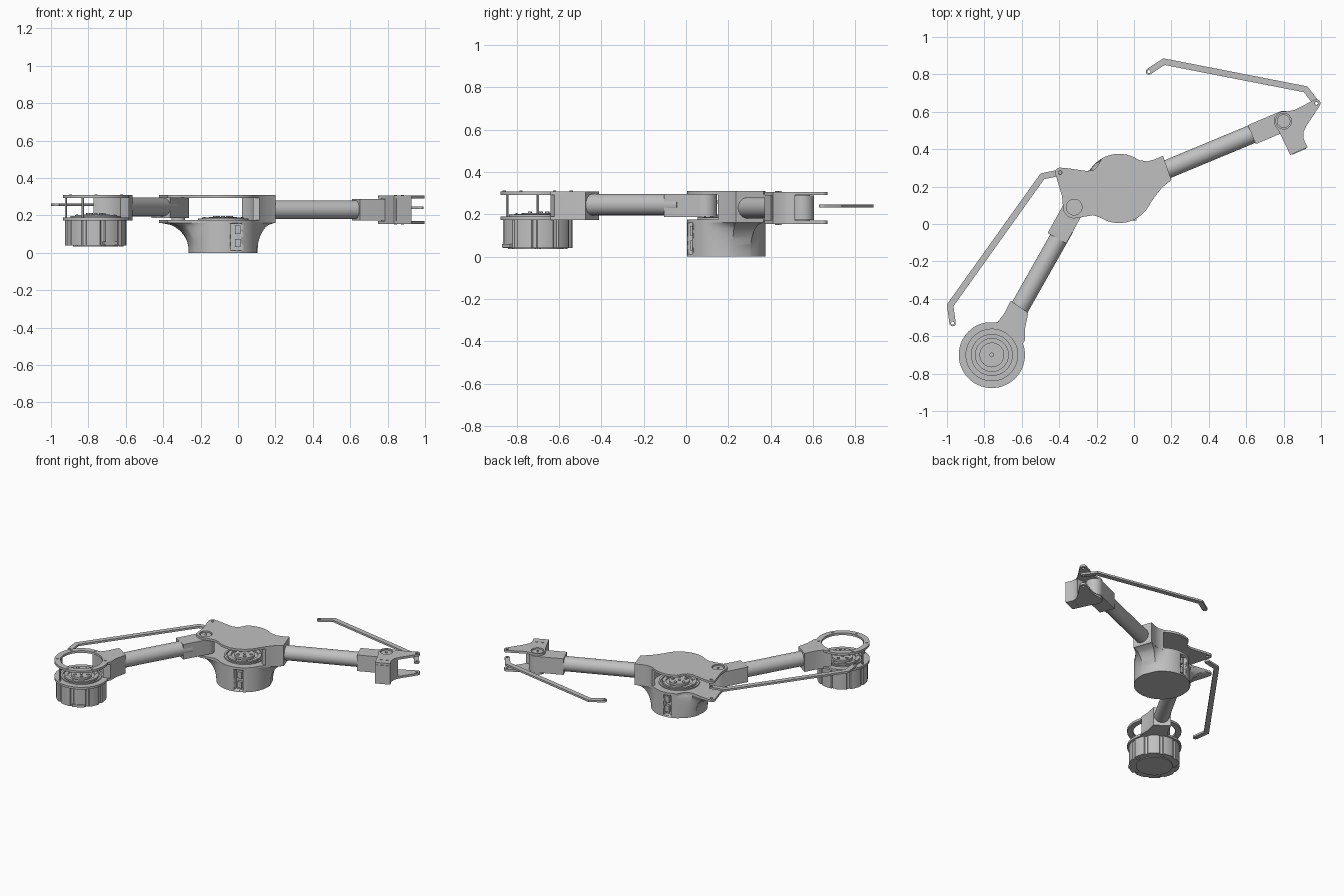
import bpy, bmesh
from math import cos, sin, radians, atan2, sqrt, pi, hypot
from mathutils import Matrix, Vector

if "Cube" in bpy.data.objects:
    bpy.data.objects.remove(bpy.data.objects["Cube"])

grey = bpy.data.materials.new("light grey")
grey.use_nodes = True
grey.diffuse_color = (0.53, 0.53, 0.53, 1)
grey.node_tree.nodes["Principled BSDF"].inputs["Base Color"].default_value = (0.53, 0.53, 0.53, 1)


def add(name, mesh):
    ob = bpy.data.objects.new(name, mesh)
    bpy.context.collection.objects.link(ob)
    mesh.materials.clear()
    mesh.materials.append(grey)
    bpy.ops.object.select_all(action='DESELECT')
    ob.select_set(True)
    bpy.context.view_layer.objects.active = ob
    bpy.ops.object.shade_smooth_by_angle(angle=radians(30))
    return ob


def evaluated(ob):
    bpy.context.view_layer.update()
    return bpy.data.meshes.new_from_object(ob.evaluated_get(bpy.context.evaluated_depsgraph_get()))


def arc(c, r, a0, a1, n=16):
    return [(c[0] + r * cos(radians(a0 + (a1 - a0) * i / n)),
             c[1] + r * sin(radians(a0 + (a1 - a0) * i / n))) for i in range(n + 1)]


def circle(c, r, n=48):
    return arc(c, r, 0, 360, n)[:-1]


def plate(name, outline, z0, z1, holes=()):
    """Flat outline with holes, extruded from z0 to z1."""
    cu = bpy.data.curves.new(name, 'CURVE')
    cu.dimensions, cu.fill_mode, cu.extrude = '2D', 'BOTH', (z1 - z0) / 2
    for loop in [outline, *holes]:
        sp = cu.splines.new('POLY')
        sp.points.add(len(loop) - 1)
        for p, q in zip(sp.points, loop):
            p.co = (q[0], q[1], 0, 1)
        sp.use_cyclic_u = True
    tmp = bpy.data.objects.new(name + "_curve", cu)
    bpy.context.collection.objects.link(tmp)
    mesh = evaluated(tmp)
    bpy.data.objects.remove(tmp)
    mesh.transform(Matrix.Translation((0, 0, (z0 + z1) / 2)))
    bm = bmesh.new()
    bm.from_mesh(mesh)
    bmesh.ops.remove_doubles(bm, verts=bm.verts, dist=0.0001)
    bmesh.ops.recalc_face_normals(bm, faces=bm.faces)
    bm.to_mesh(mesh)
    bm.free()
    return add(name, mesh)


def tube(name, a, b, r, z):
    a, b = Vector((*a, z)), Vector((*b, z))
    bm = bmesh.new()
    bmesh.ops.create_cone(bm, cap_ends=True, segments=40, radius1=r, radius2=r, depth=(b - a).length)
    rot = (b - a).to_track_quat('Z', 'Y').to_matrix().to_4x4()
    bmesh.ops.transform(bm, matrix=Matrix.Translation((a + b) / 2) @ rot, verts=bm.verts)
    mesh = bpy.data.meshes.new(name)
    bm.to_mesh(mesh)
    bm.free()
    return add(name, mesh)


def local(o, deg, pts):
    """Points given along and across a direction, moved to plan coordinates."""
    c, s = cos(radians(deg)), sin(radians(deg))
    return [(o[0] + u * c - v * s, o[1] + u * s + v * c) for u, v in pts]


def bolts(name, c, r, count, size, z0, z1, start=0):
    for i in range(count):
        p = arc(c, r, start, start + 360, count)[i]
        plate(f"{name}_{i + 1}", circle(p, size, 12), z0, z1)


def rotor(name, c, z):
    """Concentric motor face with bolts."""
    plate(name + "_outer_ring", circle(c, 0.135), z, z + 0.008, [circle(c, 0.122)])
    plate(name + "_middle_ring", circle(c, 0.112), z, z + 0.012, [circle(c, 0.088)])
    plate(name + "_hub", circle(c, 0.066), z, z + 0.016, [circle(c, 0.01, 16)])
    bolts(name + "_bolt", c, 0.045, 5, 0.010, z, z + 0.022, 18)
    bolts(name + "_rim_bolt", c, 0.1, 8, 0.005, z, z + 0.015)


# Shoulder joint: motor can, lower flange, open top ring and tube socket
SH = (-0.76, -0.70)
socket = [(-0.583, -0.62), (-0.583, -0.56), (-0.565, -0.475), (-0.66, -0.41), (-0.695, -0.48), (-0.73, -0.525)]
flange = arc(SH, 0.177, 104, 380, 64) + socket
can = []
for i in range(10):
    can += arc(SH, 0.165, i * 36, i * 36 + 26, 5) + arc(SH, 0.157, i * 36 + 28, i * 36 + 34, 2)
plate("shoulder_motor", can, 0.04, 0.176)
plate("shoulder_motor_cap", circle(SH, 0.12), 0.035, 0.045)
bolts("shoulder_foot", SH, 0.135, 5, 0.012, 0.035, 0.045)
plate("shoulder_connector", local(SH, -62, [(0.13, -.04), (0.17, -.04), (0.17, .04), (0.13, .04)]), 0.042, 0.06)
plate("shoulder_lower_flange", flange, 0.174, 0.19)
plate("shoulder_top_ring", flange, 0.292, 0.308, [circle(SH, 0.138)])
plate("shoulder_socket", socket + arc(SH, 0.145, 95, 25), 0.176, 0.3)
rotor("shoulder_rotor", SH, 0.19)
bolts("shoulder_ring_bolt", SH, 0.158, 6, 0.008, 0.3, 0.311, 30)
for i, a in enumerate((180, 244)):
    plate(f"shoulder_post_{i + 1}", circle(arc(SH, 0.16, a, a, 1)[0], 0.006, 12), 0.18, 0.3)

# Upper arm tube and its elbow block
EL = (-0.32, 0.09)
tube("upper_arm_tube", (-0.63, -0.48), (-0.37, -0.02), 0.05, 0.245)
block = [(-0.19, 0.057), (-0.19, -0.057), (0, -0.057)]
plate("elbow_block", local(EL, 61, block + arc((0, 0), 0.057, -80, 90)), 0.187, 0.295)

# Middle joint: matching plates, flared base and socket wall
MID = (-0.08, 0.19)
LUG = (-0.395, 0.275)
body = ([(0.20, 0.235), (0.155, 0.365), (0.11, 0.345), (0.07, 0.335), (0.035, 0.34)]
        + arc(MID, 0.185, 56, 120)
        + [(-0.195, 0.31), (-0.215, 0.29), (-0.25, 0.283), (-0.37, 0.3)]
        + arc(LUG, 0.027, 65, 190, 8) + [(-0.385, 0.15)]
        + arc(EL, 0.06, 175, 285, 10)
        + [(-0.26, 0.04), (-0.22, 0.047), (-0.18, 0.035)]
        + arc(MID, 0.185, 245, 335)
        + [(0.115, 0.15), (0.15, 0.195)])
lug_hole = circle(LUG, 0.01, 16)
plate("middle_top_plate", body, 0.294, 0.31, [circle(EL, 0.042, 32), lug_hole])
plate("middle_lower_plate", body, 0.16, 0.176, [lug_hole])
wall = [(0.20, 0.235), (0.155, 0.365), (0.11, 0.345), (0.07, 0.335), (0.035, 0.34)]
plate("middle_socket", wall + arc(MID, 0.165, 52, -12) + [(0.115, 0.15), (0.15, 0.195)], 0.172, 0.3)
rotor("middle_rotor", MID, 0.176)

bm = bmesh.new()
rings, H = [], 0.162
for k in range(13):
    t = k / 12
    f = 1 - sqrt(max(0, 1 - t * t))
    ring = []
    for x, y in body:
        dx, dy = x - MID[0], y - MID[1]
        d = hypot(dx, dy)
        r = 0.185 + (d - 0.185) * f
        ring.append(bm.verts.new((MID[0] + dx / d * r, MID[1] + dy / d * r, H * t)))
    rings.append(ring)
n = len(body)
for lo, hi in zip(rings, rings[1:]):
    for i in range(n):
        bm.faces.new((lo[i], lo[(i + 1) % n], hi[(i + 1) % n], hi[i]))
bm.faces.new(rings[0][::-1])
bm.faces.new(rings[-1])
bmesh.ops.recalc_face_normals(bm, faces=bm.faces)
mesh = bpy.data.meshes.new("middle_base")
bm.to_mesh(mesh)
bm.free()
base = add("middle_base", mesh)

# Cable slots at front and back of the base, with connectors inside
for side, x, y in (("front", -0.012, 0.01), ("back", -0.11, 0.37)):
    w, d = 0.028, 0.03
    box = [(x - w, y - d), (x + w, y - d), (x + w, y + d), (x - w, y + d)]
    cutter = plate("slot_cutter", box, 0.012, 0.158)
    mod = base.modifiers.new("slot", 'BOOLEAN')
    mod.operation, mod.object, mod.solver = 'DIFFERENCE', cutter, 'EXACT'
    cut = evaluated(base)
    base.modifiers.clear()
    base.data = cut
    bpy.data.objects.remove(cutter)
    inward = 0.022 if side == "front" else -0.022
    for j, z in enumerate((0.03, 0.1)):
        c = (x + 0.01, y + inward)
        plate(f"{side}_connector_{j + 1}", local(c, 0, [(-.015, -.012), (.015, -.012), (.015, .012), (-.015, .012)]),
              z, z + 0.045)

# Forearm tube and its wrist block
WR = (0.80, 0.55)
tube("forearm_tube", (0.14, 0.277), (0.66, 0.493), 0.05, 0.23)
plate("wrist_block", local(WR, 23, [(-0.185, 0.055), (-0.185, -0.055), (0, -0.055)]
                           + arc((0, 0), 0.055, -80, 90)), 0.172, 0.288)

# End fork: two matching plates joined by a curved wall
TIP = (0.975, 0.645)
hand = (arc(TIP, 0.022, -35, 110, 8) + [(0.86, 0.61), (0.82, 0.602)] + arc(WR, 0.052, 80, 215, 12)
        + [(0.775, 0.495), (0.835, 0.37), (0.928, 0.41), (0.907, 0.455), (0.906, 0.49), (0.922, 0.525)])
tip_hole = circle(TIP, 0.009, 16)
plate("hand_top_plate", hand, 0.29, 0.306, [circle(WR, 0.042, 32), tip_hole])
plate("hand_lower_plate", hand, 0.154, 0.17, [tip_hole])
plate("hand_wall", [(0.785, 0.475), (0.835, 0.37), (0.928, 0.41), (0.907, 0.455), (0.906, 0.49), (0.915, 0.515)]
      + arc(WR, 0.075, -28, -100, 10), 0.165, 0.295)
END = (0.8815, 0.39)
plate("hand_end_panel", local(END, 23.3, [(-.04, -.004), (.04, -.004), (.04, .004), (-.04, .004)]), 0.17, 0.29)
for i, u in enumerate((-0.02, 0.02)):
    plate(f"hand_bolt_{i + 1}", circle(local(END, 23.3, [(u, 0.05)])[0], 0.008, 12), 0.15, 0.309)

# Pivot discs and pins for both hinges
for name, c, z0, z1 in (("elbow", EL, 0.17, 0.303), ("wrist", WR, 0.16, 0.299)):
    plate(name + "_pivot_disc", circle(c, 0.036, 32), z0, z1)
    plate(name + "_pivot_pin", circle(c, 0.008, 12), z0, z1 + 0.005)


def link(name, pts, z):
    """Flat bent rod with rounded, drilled ends."""
    r, left, right = 0.017, [], []
    dirs = [atan2(b[1] - a[1], b[0] - a[0]) for a, b in zip(pts, pts[1:])]
    for i in range(1, len(pts) - 1):
        half = (dirs[i] - dirs[i - 1] + pi) % (2 * pi) - pi
        m, k = dirs[i - 1] + half / 2 + pi / 2, r / cos(half / 2)
        left.append((pts[i][0] + k * cos(m), pts[i][1] + k * sin(m)))
        right.append((pts[i][0] - k * cos(m), pts[i][1] - k * sin(m)))
    a, b = dirs[0] * 180 / pi, dirs[-1] * 180 / pi
    outline = arc(pts[0], r, a + 90, a + 270, 8) + right + arc(pts[-1], r, b - 90, b + 90, 8) + left[::-1]
    plate(name, outline, z - 0.007, z + 0.007, [circle(p, 0.008, 16) for p in (pts[0], pts[-1])])


# Loose linkage rods
link("elbow_linkage", [LUG, (-0.49, 0.255), (-0.983, -0.435), (-0.97, -0.53)], 0.257)
link("wrist_linkage", [TIP, (0.918, 0.72), (0.16, 0.868), (0.08, 0.815)], 0.24)
